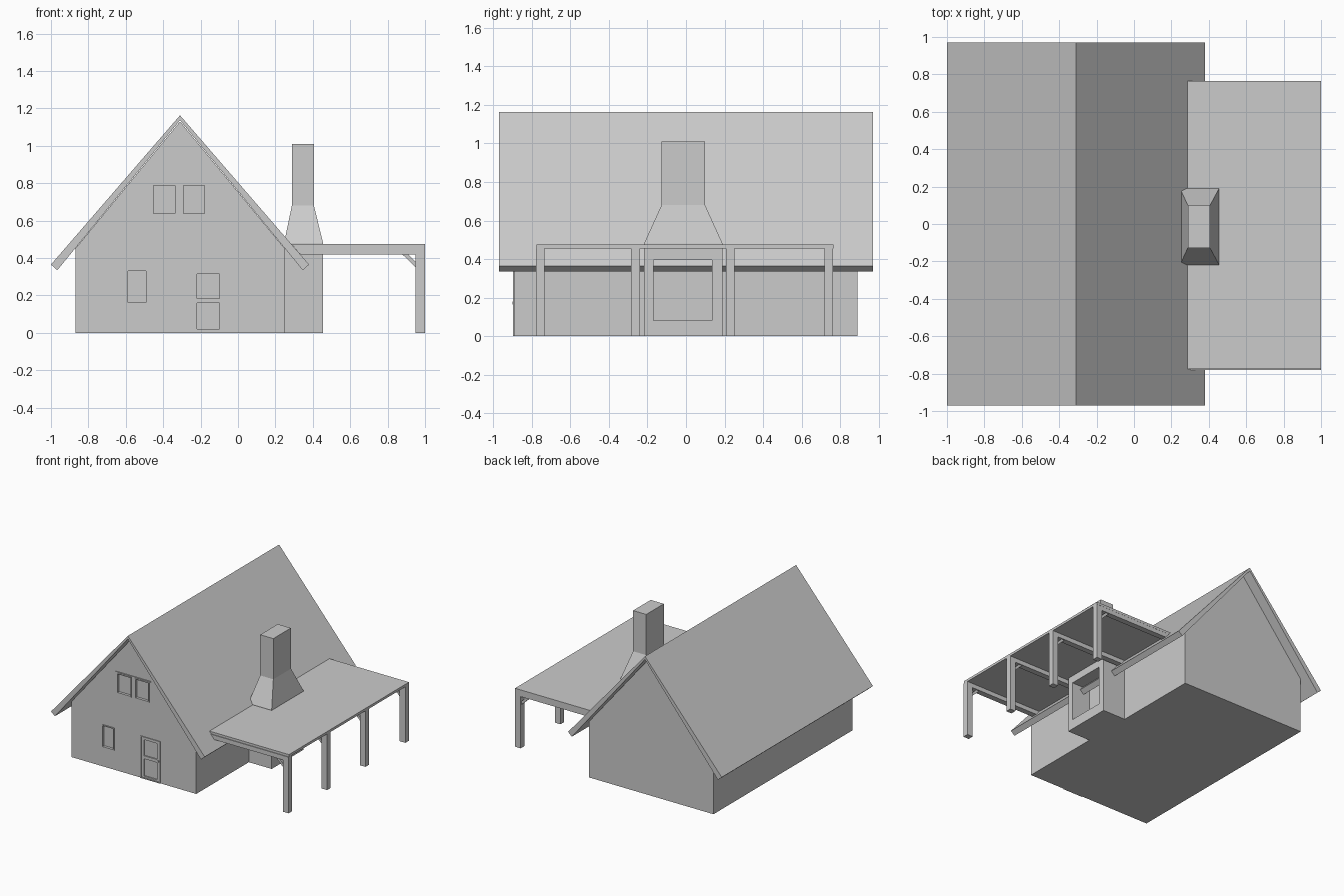
import bpy, bmesh
from mathutils import Vector

if "Cube" in bpy.data.objects:
    bpy.data.objects.remove(bpy.data.objects["Cube"])

RIDGE = -0.31


def finish(name, bm):
    bmesh.ops.recalc_face_normals(bm, faces=bm.faces)
    mesh = bpy.data.meshes.new(name)
    bm.to_mesh(mesh)
    bm.free()
    ob = bpy.data.objects.new(name, mesh)
    bpy.context.collection.objects.link(ob)
    return ob


def prism(name, xz, y0, y1):
    """Extrude an x-z profile along y."""
    bm = bmesh.new()
    face = bm.faces.new([bm.verts.new((x, y0, z)) for x, z in xz])
    ext = bmesh.ops.extrude_face_region(bm, geom=[face])
    verts = [g for g in ext["geom"] if isinstance(g, bmesh.types.BMVert)]
    bmesh.ops.translate(bm, verts=verts, vec=(0, y1 - y0, 0))
    return finish(name, bm)


def box(name, x0, x1, y0, y1, z0, z1):
    return prism(name, [(x0, z0), (x1, z0), (x1, z1), (x0, z1)], y0, y1)


def cut(ob, cutter):
    """Subtract a cutter, bake the result and drop the cutter."""
    cutter.hide_render = True
    mod = ob.modifiers.new("recess", 'BOOLEAN')
    mod.operation = 'DIFFERENCE'
    mod.solver = 'EXACT'
    mod.object = cutter
    bpy.context.view_layer.objects.active = ob
    bpy.ops.object.modifier_apply(modifier=mod.name)
    bpy.data.objects.remove(cutter)


# House body with gables
walls = prism("house_walls", [(-0.87, 0), (0.25, 0), (0.25, 0.45), (RIDGE, 1.13), (-0.87, 0.45)],
              -0.893, 0.89)

# Front windows and door openings
openings = [(-0.46, -0.33, 0.63, 0.795), (-0.30, -0.17, 0.63, 0.795), (-0.595, -0.485, 0.155, 0.34)]
for x0, x1, z0, z1 in openings:
    cut(walls, box("window_cutter", x0 + 0.008, x1 - 0.008, -1, -0.878, z0 + 0.008, z1 - 0.008))
door = (-0.25, -0.07)
for z0, z1 in [(0.02, 0.16), (0.185, 0.315)]:
    cut(walls, box("door_panel_cutter", door[0] + 0.03, door[1] - 0.03, -1, -0.883, z0, z1))


# Thin raised frames around openings
def frame(name, x0, x1, z0, z1, w=0.008):
    for part, a, b, c, d in [("left", x0, x0 + w, z0, z1), ("right", x1 - w, x1, z0, z1),
                             ("top", x0 + w, x1 - w, z1 - w, z1), ("bottom", x0 + w, x1 - w, z0, z0 + w)]:
        box(f"{name}_{part}", a, b, -0.899, -0.89, c, d)


for i, o in enumerate(openings):
    frame(f"window_frame_{i + 1}", *o)
frame("door_frame", *door, 0.0, 0.34)
box("window_lintel", -0.475, -0.155, -0.899, -0.89, 0.797, 0.805)
box("door_handle", -0.095, -0.085, -0.90, -0.89, 0.165, 0.18)

# Roof, slightly thinner at the ridge
half = [(-0.69, 0.365), (-0.656, 0.335)]
prism("roof", [(RIDGE + half[0][0], half[0][1]), (RIDGE + half[1][0], half[1][1]), (RIDGE, 1.137),
               (RIDGE - half[1][0], half[1][1]), (RIDGE - half[0][0], half[0][1]), (RIDGE, 1.163)],
      -0.97, 0.97)

# Chimney lofted through rectangular sections, with a fireplace recess
sections = [(0.246, 0.455, 0.204, 0.0), (0.246, 0.455, 0.204, 0.48),
            (0.288, 0.406, 0.113, 0.68), (0.288, 0.406, 0.113, 1.01)]
bm = bmesh.new()
cy = -0.014
rings = [[bm.verts.new(p) for p in ((x0, cy - h, z), (x1, cy - h, z), (x1, cy + h, z), (x0, cy + h, z))]
         for x0, x1, h, z in sections]
for low, high in zip(rings, rings[1:]):
    for i in range(4):
        j = (i + 1) % 4
        bm.faces.new((low[i], low[j], high[j], high[i]))
bm.faces.new(rings[0])
bm.faces.new(rings[-1])
chimney = finish("chimney", bm)
cut(chimney, box("fireplace_cutter", 0.29, 0.6, -0.17, 0.135, 0.08, 0.395))

# Porch roof, its house end cut to the roof slope
prism("porch_roof", [(0.303, 0.455), (1.0, 0.455), (1.0, 0.475), (0.286, 0.475)], -0.775, 0.765)

# Porch posts, beams and diagonal braces
for i, y in enumerate([-0.757, -0.262, 0.23, 0.741]):
    y0, y1 = y - 0.023, y + 0.023
    box(f"porch_post_{i + 1}", 0.95, 1.0, y0, y1, 0, 0.456)
    prism(f"porch_beam_{i + 1}", [(0.333, 0.42), (0.951, 0.42), (0.951, 0.456), (0.302, 0.456)], y0, y1)
    prism(f"porch_brace_{i + 1}", [(0.877, 0.421), (0.951, 0.35), (0.951, 0.377), (0.907, 0.421)],
          y0 + 0.01, y1 - 0.01)
